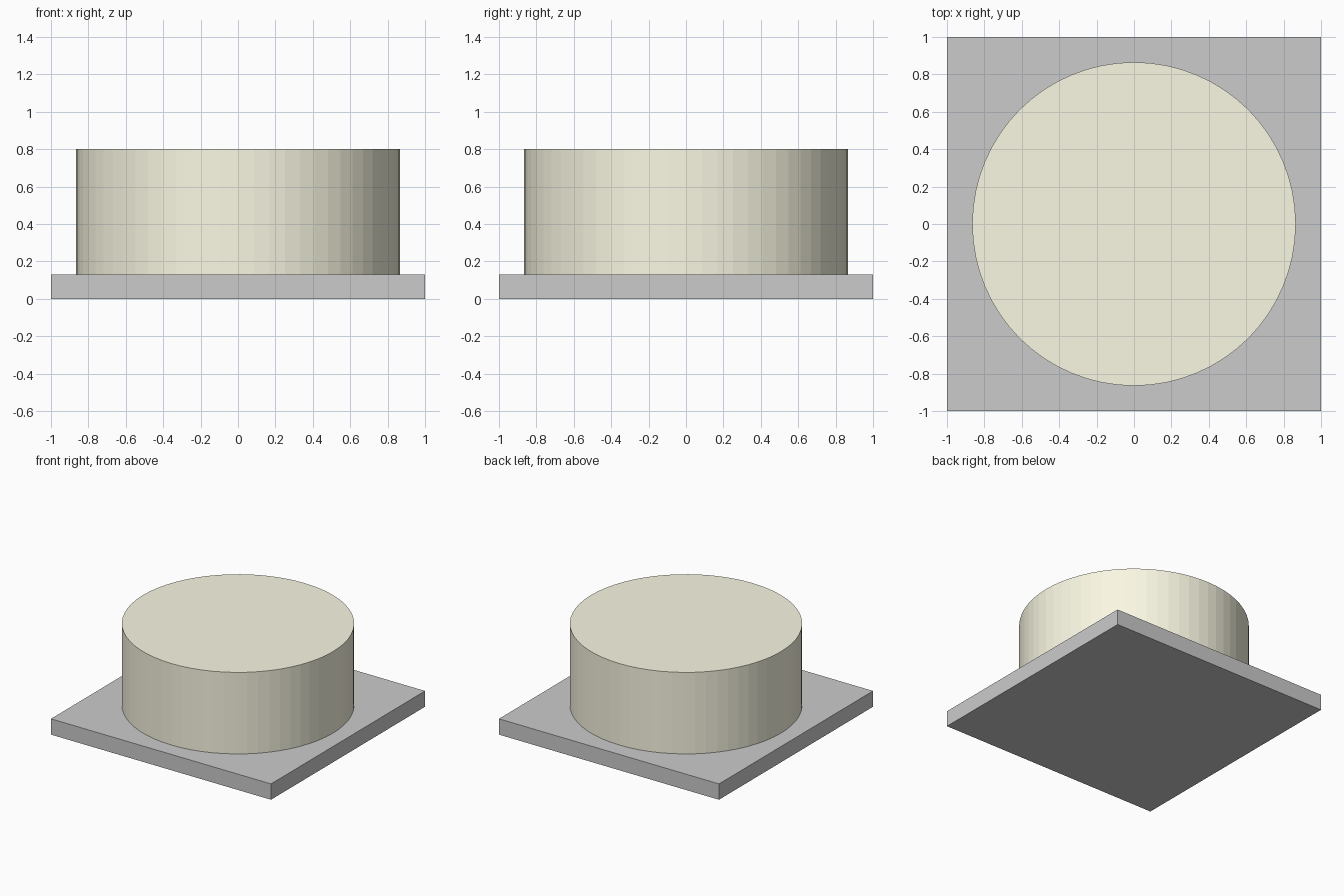
import bpy

if "Cube" in bpy.data.objects:
    bpy.data.objects.remove(bpy.data.objects["Cube"])

BASE_HEIGHT = 0.13
TOP = 0.80
RADIUS = 0.865

# Square board under the cake
bpy.ops.mesh.primitive_cube_add(size=1, location=(0, 0, BASE_HEIGHT / 2))
board = bpy.context.object
board.name = "cake_board"
board.scale = (2, 2, BASE_HEIGHT)
bpy.ops.object.transform_apply(location=False, rotation=False, scale=True)

# Round cake body resting on the board
bpy.ops.mesh.primitive_cylinder_add(
    vertices=64, radius=RADIUS, depth=TOP - BASE_HEIGHT,
    location=(0, 0, (TOP + BASE_HEIGHT) / 2))
cake = bpy.context.object
cake.name = "cake_body"

# Cream colour
cream = bpy.data.materials.new("cream")
cream.diffuse_color = (0.96, 0.94, 0.77, 1)
cream.use_nodes = True
cream.node_tree.nodes["Principled BSDF"].inputs["Base Color"].default_value = cream.diffuse_color
cake.data.materials.append(cream)
